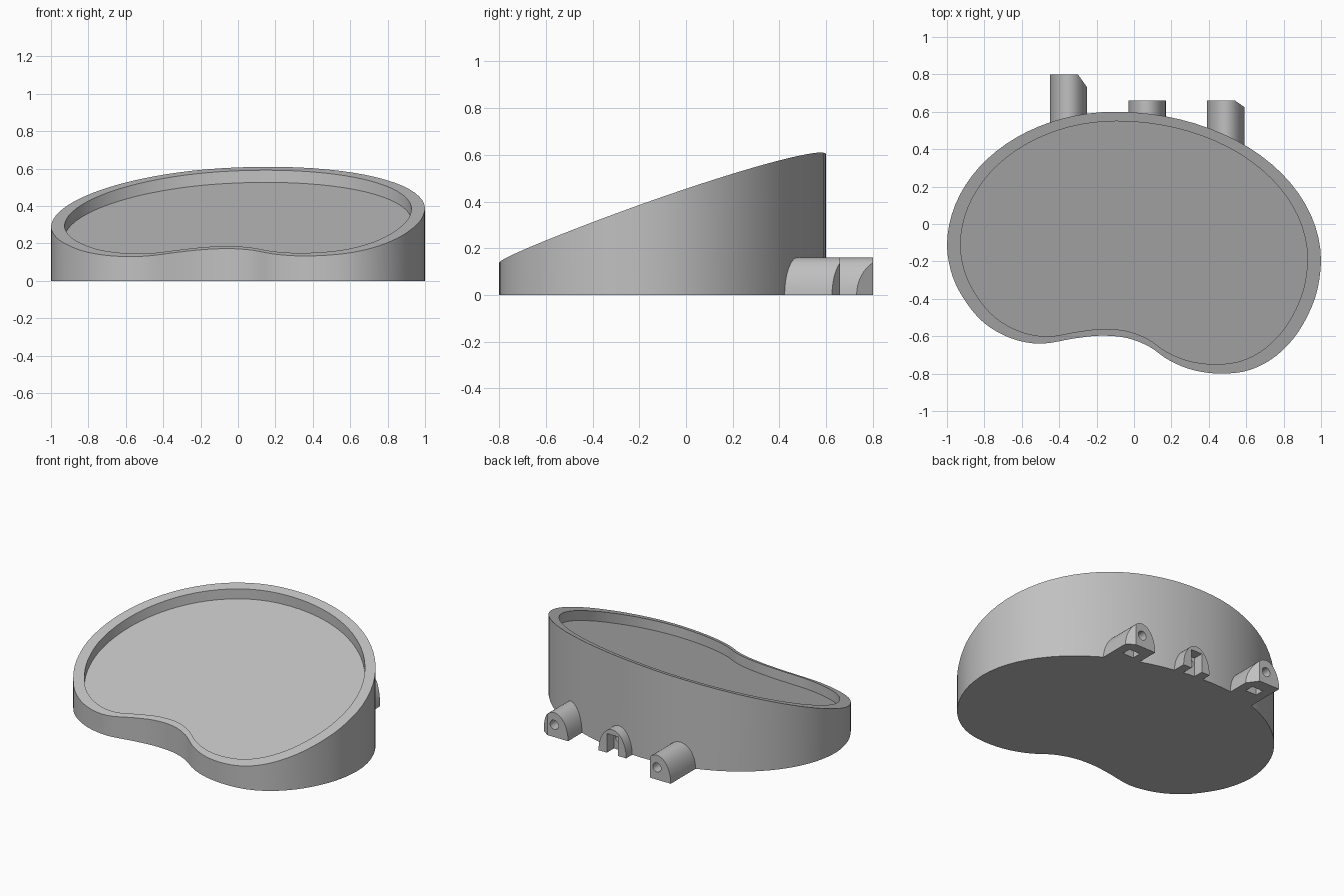
import bpy, bmesh, math
from mathutils import Vector

cube = bpy.data.objects.get("Cube")
if cube:
    bpy.data.objects.remove(cube, do_unlink=True)

grey = bpy.data.materials.new("plain_grey")
grey.use_nodes = True
colour = (0.53, 0.53, 0.53, 1)
grey.diffuse_color = colour
grey.node_tree.nodes["Principled BSDF"].inputs["Base Color"].default_value = colour


def finish(name, bm):
    bmesh.ops.recalc_face_normals(bm, faces=bm.faces)
    mesh = bpy.data.meshes.new(name)
    bm.to_mesh(mesh)
    bm.free()
    mesh.materials.append(grey)
    obj = bpy.data.objects.new(name, mesh)
    bpy.context.collection.objects.link(obj)
    return obj


def prism(name, points, direction):
    """Extrude a closed 3D outline along a direction."""
    bm = bmesh.new()
    face = bm.faces.new([bm.verts.new(p) for p in points])
    new = bmesh.ops.extrude_face_region(bm, geom=[face])["geom"]
    verts = [v for v in new if isinstance(v, bmesh.types.BMVert)]
    bmesh.ops.translate(bm, verts=verts, vec=direction)
    return finish(name, bm)


def box(name, x0, x1, y0, y1, z0, z1):
    return prism(name, [(x0, y0, z0), (x1, y0, z0), (x1, y1, z0), (x0, y1, z0)],
                 (0, 0, z1 - z0))


def bore(name, x, y0, y1, z=0.08, r=0.03):
    ring = [(x + r * math.cos(math.tau * i / 24), y0, z + r * math.sin(math.tau * i / 24))
            for i in range(24)]
    return prism(name, ring, (0, y1 - y0, 0))


def cut(obj, cutters):
    """Subtract the cutters, apply, and remove them."""
    bpy.context.view_layer.objects.active = obj
    for c in cutters:
        mod = obj.modifiers.new("cut", "BOOLEAN")
        mod.operation, mod.solver, mod.object = "DIFFERENCE", "EXACT", c
        bpy.ops.object.modifier_apply(modifier=mod.name)
        bpy.data.objects.remove(c, do_unlink=True)


def arc(cx, cy, rx, ry, start, end, n=20):
    angles = [math.radians(start + (end - start) * i / n) for i in range(n)]
    return [Vector((cx + rx * math.cos(a), cy + ry * math.sin(a))) for a in angles]


def spline(pts, n=4):
    """Catmull-Rom through all but the two end points."""
    out = []
    for a, b, c, d in zip(pts, pts[1:], pts[2:], pts[3:]):
        for i in range(n):
            t = i / n
            out.append(0.5 * (2 * b + (c - a) * t + (2 * a - 5 * b + 4 * c - d) * t * t
                              + (3 * b - a - 3 * c + d) * t ** 3))
    return out


# Kidney outline: two elliptical back quarters and a waved front
front = [(-0.98, 0.03), (-1, -0.12), (-0.97, -0.28), (-0.9, -0.415), (-0.8, -0.53),
         (-0.66, -0.61), (-0.5, -0.64), (-0.32, -0.612), (-0.18, -0.597), (-0.04, -0.609),
         (0.08, -0.655), (0.19, -0.73), (0.32, -0.782), (0.47, -0.8), (0.62, -0.78),
         (0.76, -0.705), (0.88, -0.575), (0.97, -0.39), (1, -0.2), (0.985, -0.05)]
outline = (arc(-0.1, -0.2, 1.1, 0.8, 0, 90) + arc(-0.1, -0.12, 0.9, 0.72, 90, 180)
           + spline([Vector(p) for p in front]))
centre = Vector((0, -0.1))
inner = [centre + (p - centre) * 0.928 for p in outline]


def slope(p, drop=0.0):
    return 0.393 + 0.064 * p.x + 0.358 * p.y - drop


# Body: flat base, upright wall, sloped rim and parallel sunken floor
bm = bmesh.new()
loops = [[bm.verts.new((p.x, p.y, z(p))) for p in ring] for ring, z in (
    (outline, lambda p: 0), (outline, slope), (inner, slope),
    (inner, lambda p: slope(p, 0.065)))]
count = len(outline)
for low, high in zip(loops, loops[1:]):
    for i in range(count):
        j = (i + 1) % count
        bm.faces.new((low[i], low[j], high[j], high[i]))
bm.faces.new(loops[0])
bm.faces.new(loops[-1])
body = finish("kidney_tray_body", bm)


# Rear lugs: half-ellipse arches, bored from behind
def lug(name, x, y0, y1):
    arch = [(x + 0.1 * math.cos(math.pi * i / 24), y0, 0.16 * math.sin(math.pi * i / 24))
            for i in range(25)]
    return prism(name, arch, (0, y1 - y0, 0))


def corner_cutter(x, y, drop):
    """Wedge that trims the rear corner on the left side of a lug."""
    dx, dy = 0.05, drop
    a, b = (x + 0.1 + dx, y - 2 * dy), (x + 0.05 - dx, y + dy)
    return prism("corner_cutter", [(*a, -0.1), (a[0], b[1], -0.1), (*b, -0.1)], (0, 0, 0.4))


right_lug = lug("right_lug", -0.35, 0.52, 0.8)
cut(right_lug, [corner_cutter(-0.35, 0.8, 0.07), bore("bore", -0.35, 0.68, 0.9),
                box("slot", -0.39, -0.31, 0.66, 0.72, -0.1, 0.08)])

left_lug = lug("left_lug", 0.49, 0.41, 0.66)
cut(left_lug, [corner_cutter(0.49, 0.66, 0.035), bore("bore", 0.49, 0.54, 0.8),
               box("slot", 0.45, 0.53, 0.53, 0.59, -0.1, 0.08)])

middle_lug = lug("middle_lug", 0.07, 0.57, 0.66)
cut(middle_lug, [box("slot", 0.03, 0.11, 0.5, 0.8, -0.1, 0.125)])
cut(body, [bore("bore", 0.07, 0.5, 0.8)])

# Smooth curved walls, keeping crisp edges
bpy.ops.object.select_all(action="DESELECT")
for obj in (body, right_lug, left_lug, middle_lug):
    obj.select_set(True)
bpy.context.view_layer.objects.active = body
bpy.ops.object.shade_smooth_by_angle(angle=math.radians(30))
